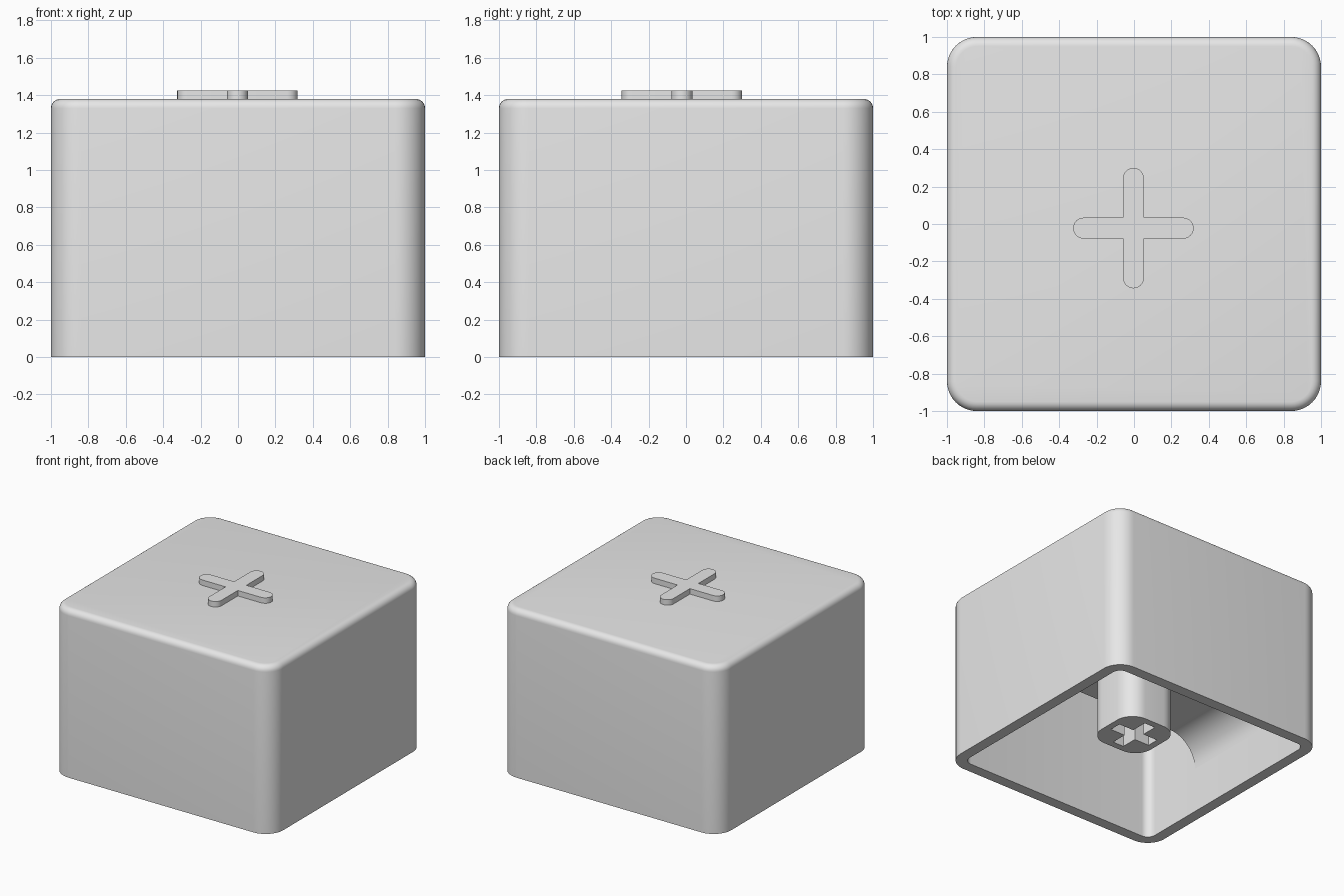
import bpy, bmesh, math

if "Cube" in bpy.data.objects:
    bpy.data.objects.remove(bpy.data.objects["Cube"])

grey = bpy.data.materials.new("light grey plastic")
grey.diffuse_color = (0.8, 0.8, 0.8, 1)
grey.use_nodes = True
grey.node_tree.nodes["Principled BSDF"].inputs["Base Color"].default_value = grey.diffuse_color


def rounded_square(h, r, n=10):
    """Outline of a square of half width h with corner radius r."""
    pts = []
    for k, (sx, sy) in enumerate([(1, 1), (-1, 1), (-1, -1), (1, -1)]):
        for i in range(n + 1):
            a = math.pi / 2 * (k + i / n)
            pts.append((sx * (h - r) + r * math.cos(a), sy * (h - r) + r * math.sin(a)))
    return pts


def cross(length, w, round_ends, cx=0, cy=0, n=12):
    """Outline of a plus sign with half length and half arm width w."""
    arm = [(w, -w)]
    if round_ends:
        for i in range(n + 1):
            t = -math.pi / 2 + math.pi * i / n
            arm.append((length - w + w * math.cos(t), w * math.sin(t)))
    else:
        arm += [(length, -w), (length, w)]
    pts = []
    for k in range(4):
        c, s = [(1, 0), (0, 1), (-1, 0), (0, -1)][k]
        pts += [(cx + x * c - y * s, cy + x * s + y * c) for x, y in arm]
    return pts


def ring(bm, pts, z):
    return [bm.verts.new((x, y, z)) for x, y in pts]


def bridge(bm, a, b):
    n = len(a)
    for i in range(n):
        j = (i + 1) % n
        bm.faces.new((a[i], a[j], b[j], b[i]))


def finish(bm, name):
    bmesh.ops.recalc_face_normals(bm, faces=bm.faces)
    me = bpy.data.meshes.new(name)
    bm.to_mesh(me)
    bm.free()
    me.materials.append(grey)
    ob = bpy.data.objects.new(name, me)
    bpy.context.collection.objects.link(ob)
    bpy.ops.object.select_all(action='DESELECT')
    ob.select_set(True)
    bpy.context.view_layer.objects.active = ob
    bpy.ops.object.shade_smooth_by_angle(angle=math.radians(30))
    return ob


# hollow cap shell: cavity ceiling, inner wall, rim, outer wall, rounded top
H, WALL, R, F, TOP, CEIL = 1.0, 0.09, 0.16, 0.05, 1.38, 1.25
bm = bmesh.new()
levels = [(H - WALL, R - WALL, CEIL), (H - WALL, R - WALL, 0), (H, R, 0)]
for i in range(7):
    a = math.pi / 2 * i / 6
    d = F * (1 - math.cos(a))
    levels.append((H - d, R - d, TOP - F + F * math.sin(a)))
rings = [ring(bm, rounded_square(h, r), z) for h, r, z in levels]
for a, b in zip(rings, rings[1:]):
    bridge(bm, a, b)
bm.faces.new(rings[0])
bm.faces.new(rings[-1])
finish(bm, "cap_shell")

# support block under the top, flared into the side walls
inner, low, rf, half_y = H - WALL, 0.62, 0.25, 0.37
side = [(inner + 0.02, CEIL + 0.02), (inner + 0.02, low - rf)]
for i in range(13):
    a = math.pi / 2 * i / 12
    side.append((inner - rf + rf * math.cos(a), low - rf + rf * math.sin(a)))
profile = side + [(-x, z) for x, z in reversed(side)]
bm = bmesh.new()
ends = [[bm.verts.new((x, y, z)) for x, z in profile] for y in (-half_y, half_y)]
bridge(bm, *ends)
for e in ends:
    bm.faces.new(e)
finish(bm, "support_block")

# stem with a cross-shaped socket
bm = bmesh.new()
end_z, socket_z = 0.165, 0.6
outer = ring(bm, rounded_square(0.24, 0.15), end_z)
bridge(bm, outer, ring(bm, rounded_square(0.24, 0.15), low + 0.02))
socket = cross(0.185, 0.05, False)
hole = ring(bm, socket, end_z)
deep = ring(bm, socket, socket_z)
bridge(bm, hole, deep)
bm.faces.new(deep)
edges = [bm.edges.get((r[i], r[(i + 1) % len(r)])) for r in (outer, hole) for i in range(len(r))]
bmesh.ops.triangle_fill(bm, edges=edges, use_beauty=True)
finish(bm, "stem")

# raised plus sign on top
bm = bmesh.new()
mark = cross(0.322, 0.056, True, -0.003, -0.022)
lo, hi = ring(bm, mark, TOP - 0.02), ring(bm, mark, 1.425)
bridge(bm, lo, hi)
bm.faces.new(lo)
bm.faces.new(hi)
finish(bm, "raised_plus")
